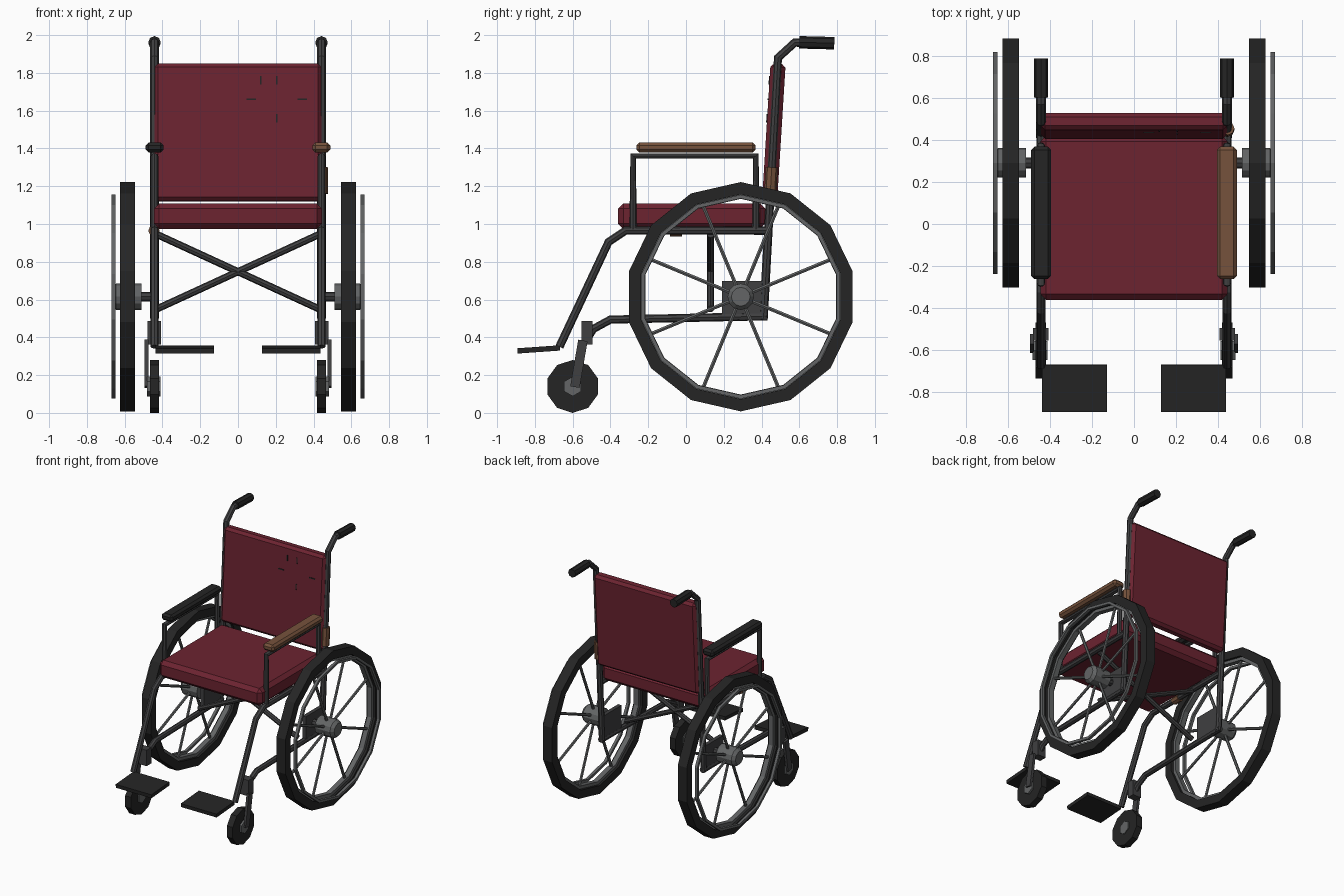
import bpy, bmesh, math
from mathutils import Matrix, Vector

cube = bpy.data.objects.get("Cube")
if cube:
    bpy.data.objects.remove(cube, do_unlink=True)


def material(name, rgb):
    m = bpy.data.materials.new(name)
    m.use_nodes = True
    m.diffuse_color = (*rgb, 1)
    bsdf = m.node_tree.nodes["Principled BSDF"]
    bsdf.inputs["Base Color"].default_value = (*rgb, 1)
    bsdf.inputs["Roughness"].default_value = 0.8
    return m


RED = material("maroon_vinyl", (0.15, 0.017, 0.03))
BLACK = material("black_rubber", (0.018, 0.018, 0.018))
FRAME = material("dark_frame_metal", (0.05, 0.05, 0.052))
GREY = material("grey_metal", (0.125, 0.13, 0.132))
BROWN = material("brown_leather", (0.18, 0.085, 0.045))


def add(name, mesh, mat):
    mesh.materials.clear()
    mesh.materials.append(mat)
    ob = bpy.data.objects.new(name, mesh)
    bpy.context.collection.objects.link(ob)
    return ob


def finish(name, bm, mat):
    bmesh.ops.recalc_face_normals(bm, faces=bm.faces)
    mesh = bpy.data.meshes.new(name)
    bm.to_mesh(mesh)
    bm.free()
    return add(name, mesh, mat)


def box(name, center, size, mat, tilt=0, bevel=0):
    """Box tilted about x, with optional chamfered edges."""
    bm = bmesh.new()
    bmesh.ops.create_cube(bm, size=1)
    bmesh.ops.scale(bm, vec=size, verts=bm.verts)
    if bevel:
        bmesh.ops.bevel(bm, geom=bm.edges[:], offset=bevel, segments=1, affect='EDGES')
    bm.transform(Matrix.Translation(center) @ Matrix.Rotation(tilt, 4, 'X'))
    return finish(name, bm, mat)


def tube(name, points, radius, mat, res=2):
    """Round bar swept along a polyline, stored as a mesh."""
    curve = bpy.data.curves.new(name, 'CURVE')
    curve.dimensions = '3D'
    curve.bevel_depth = radius
    curve.bevel_resolution = res
    curve.use_fill_caps = True
    spline = curve.splines.new('POLY')
    spline.use_smooth = False
    spline.points.add(len(points) - 1)
    for p, co in zip(spline.points, points):
        p.co = (*co, 1)
    tmp = bpy.data.objects.new(name + "_path", curve)
    mesh = bpy.data.meshes.new_from_object(tmp)
    bpy.data.objects.remove(tmp)
    return add(name, mesh, mat)


def lathe(name, profile, sides, center, mat):
    """Turn a closed (x, radius) profile about an axis parallel to x."""
    bm = bmesh.new()
    rings = []
    for i in range(sides):
        a = math.tau * i / sides
        rings.append([bm.verts.new((x, center[0] + r * math.sin(a), center[1] + r * math.cos(a)))
                      for x, r in profile])
    n = len(profile)
    for i in range(sides):
        a, b = rings[i], rings[(i + 1) % sides]
        for j in range(n):
            k = (j + 1) % n
            if profile[j][1] or profile[k][1]:
                bm.faces.new((a[j], a[k], b[k], b[j]))
    bmesh.ops.remove_doubles(bm, verts=bm.verts, dist=1e-5)
    return finish(name, bm, mat)


def ring(name, x0, x1, outer, inner, sides, center, mat):
    return lathe(name, [(x0, inner), (x0, outer), (x1, outer), (x1, inner)], sides, center, mat)


def disc(name, x0, x1, radius, sides, center, mat):
    return ring(name, x0, x1, radius, 0, sides, center, mat)


# Upholstery
LEAN = -0.062
box("seat", (0, 0.03, 1.042), (0.89, 0.78, 0.135), RED, bevel=0.028)
box("backrest", (0, 0.465, 1.485), (0.885, 0.08, 0.73), RED, LEAN, 0.02)


# Small dark slits on the front of the backrest
def slit(x, z, w, h):
    y = 0.465 + (z - 1.485) * math.tan(-LEAN) - 0.041
    box("backrest_slit", (x, y, z), (w, 0.006, h), BLACK, LEAN)


for x, z in ((0.12, 1.76), (0.205, 1.76), (0.205, 1.56)):
    slit(x, z, 0.008, 0.045)
for x in (0.07, 0.34):
    slit(x, 1.66, 0.05, 0.008)

# Crossed braces under the seat
for s in (-1, 1):
    tube("cross_brace", [(-0.43 * s, 0.13, 0.55), (0.43 * s, 0.13, 0.945)], 0.019, FRAME)

WHEEL = (0.29, 0.615)
CASTER = (-0.6, 0.14)
for s, side in ((1, "left"), (-1, "right")):
    def path(*yz, x=0.442):
        return [(x * s, y, z) for y, z in yz]

    # Frame tubes
    tube(side + "_back_post", path((0.41, 0.5), (0.487, 1.88), (0.575, 1.96), (0.63, 1.96)), 0.023, FRAME)
    tube(side + "_grip", path((0.6, 1.962), (0.785, 1.957)), 0.033, BLACK)
    tube(side + "_seat_rail", path((0.43, 0.965), (-0.32, 0.965), (-0.41, 0.905), (-0.67, 0.35)), 0.022, FRAME)
    tube(side + "_lower_rail", path((0.43, 0.512), (-0.4, 0.494), (-0.49, 0.445), (-0.52, 0.40)), 0.022, FRAME)
    tube(side + "_arm_frame", path((-0.28, 0.97), (-0.28, 1.36), (0.37, 1.36), (0.37, 0.97)), 0.02, FRAME)
    box(side + "_axle_plate", (0.442 * s, 0.31, 0.595), (0.03, 0.24, 0.205), FRAME)

    # Armrest pad and footplate
    box(side + "_armrest", (0.441 * s, 0.053, 1.405), (0.095, 0.63, 0.055),
        BROWN if s > 0 else BLACK, bevel=0.016)
    box(side + "_footplate", (0.283 * s, -0.78, 0.336), (0.31, 0.225, 0.028), BLACK, 0.07)

    # Drive wheel
    ring(side + "_tyre", 0.546 * s, 0.624 * s, 0.607, 0.542, 14, WHEEL, BLACK)
    ring(side + "_rim", 0.565 * s, 0.605 * s, 0.543, 0.518, 14, WHEEL, GREY)
    ring(side + "_hand_rim", 0.648 * s, 0.67 * s, 0.54, 0.52, 14, WHEEL, GREY)
    lathe(side + "_hub", [(0.512 * s, 0), (0.512 * s, 0.07), (0.645 * s, 0.07),
                          (0.668 * s, 0.05), (0.668 * s, 0)], 12, WHEEL, GREY)
    disc(side + "_axle", 0.44 * s, 0.52 * s, 0.026, 8, WHEEL, FRAME)
    for i in range(8):
        a = math.tau * (i + 0.5) / 8
        d = Vector((0, math.cos(a), math.sin(a)))
        c = Vector((0.585 * s, *WHEEL))
        tube(side + "_spoke", [c + d * 0.05, c + d * 0.525], 0.011, GREY, 1)

    # Caster with its one-sided fork
    disc(side + "_caster_tyre", 0.417 * s, 0.467 * s, 0.14, 10, CASTER, BLACK)
    disc(side + "_caster_hub", 0.411 * s, 0.482 * s, 0.052, 6, CASTER, GREY)
    box(side + "_caster_housing", (0.443 * s, -0.524, 0.425), (0.072, 0.06, 0.125), FRAME)
    box(side + "_caster_fork", (0.484 * s, -0.567, 0.26), (0.02, 0.05, 0.25), FRAME, -0.17)

# Leather wraps on the frame
tube("post_wrap", [(0.445, 0.446, 1.16), (0.445, 0.454, 1.3)], 0.032, BROWN)
tube("rail_wrap", [(-0.445, -0.085, 0.965), (-0.445, -0.02, 0.965)], 0.03, BROWN)
